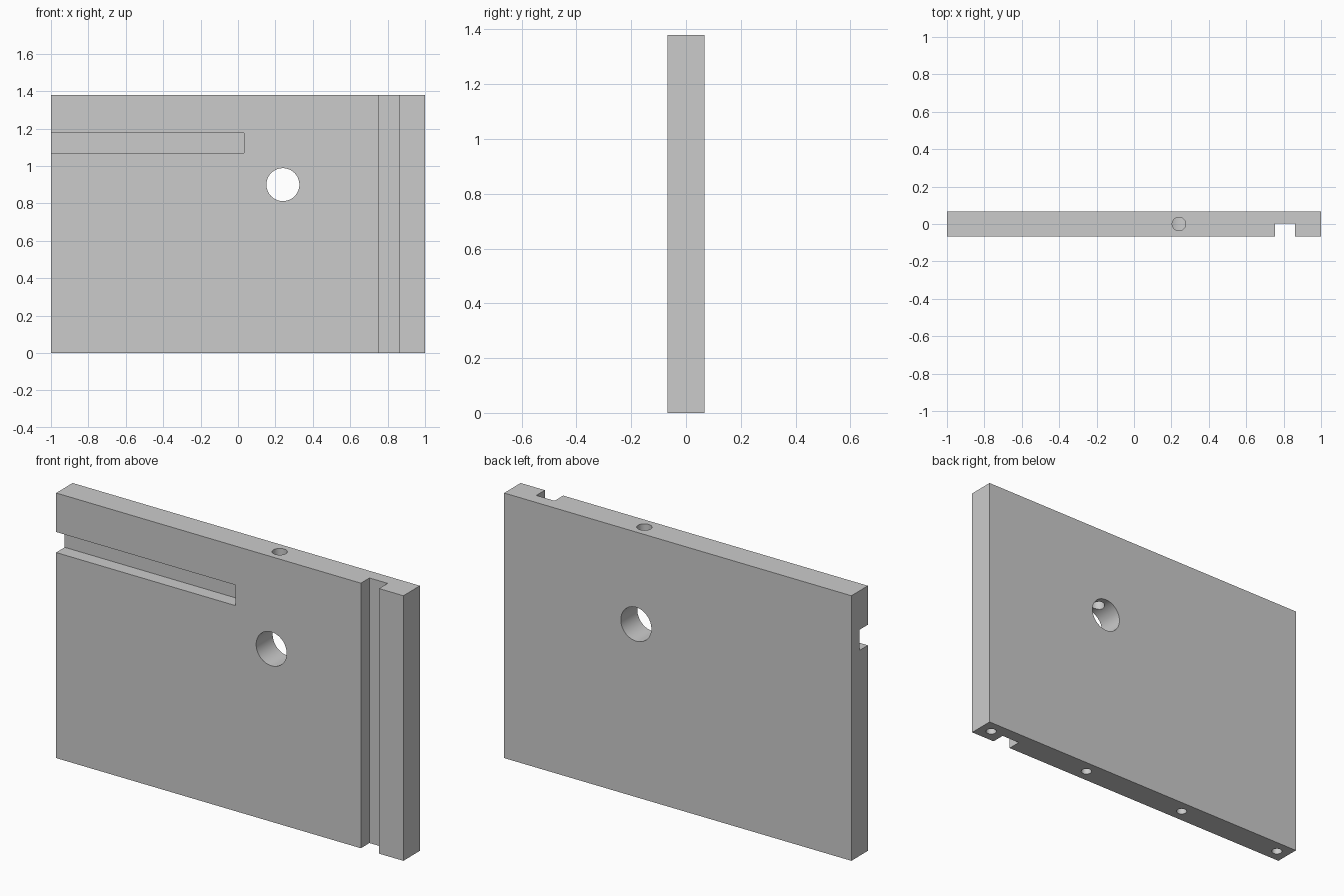
import bpy
from math import pi

if "Cube" in bpy.data.objects:
    bpy.data.objects.remove(bpy.data.objects["Cube"])

W, H, T = 2.0, 1.38, 0.136      # panel width, height, thickness
F = -T / 2                      # front face


def box(name, x0, x1, y0, y1, z0, z1):
    bpy.ops.mesh.primitive_cube_add(
        size=1, location=((x0 + x1) / 2, (y0 + y1) / 2, (z0 + z1) / 2))
    ob = bpy.context.object
    ob.name = name
    ob.scale = (x1 - x0, y1 - y0, z1 - z0)
    bpy.ops.object.transform_apply(location=True, rotation=False, scale=True)
    return ob


def drill(name, x, z, r, depth, rot=0.0):
    bpy.ops.mesh.primitive_cylinder_add(
        vertices=64, radius=r, depth=depth, location=(x, 0, z), rotation=(rot, 0, 0))
    ob = bpy.context.object
    ob.name = name
    return ob


panel = box("panel", -W / 2, W / 2, F, -F, 0, H)

cutters = [
    # Full-height groove and half-length shelf groove in the front face
    box("vertical_groove_cutter", 0.755, 0.86, F - 0.1, 0.003, -0.1, H + 0.1),
    box("shelf_groove_cutter", -W / 2 - 0.1, 0.032, F - 0.1, 0.003, 1.07, 1.177),
    # Through hole for the connector, and bolt hole from the top edge into it
    drill("connector_hole_cutter", 0.24, 0.90, 0.088, 0.5, pi / 2),
    drill("bolt_hole_cutter", 0.24, 1.20, 0.036, 0.6),
]
# Blind dowel holes along the bottom edge
for x in (-0.933, -0.311, 0.311, 0.933):
    cutters.append(drill("dowel_hole_cutter", x, 0.0, 0.026, 0.36))

# Cut everything out, then drop the cutters
for c in cutters:
    m = panel.modifiers.new(c.name, 'BOOLEAN')
    m.operation, m.solver, m.object = 'DIFFERENCE', 'EXACT', c
    c.hide_render = True
    bpy.ops.object.select_all(action='DESELECT')
    panel.select_set(True)
    bpy.context.view_layer.objects.active = panel
    bpy.ops.object.modifier_apply(modifier=m.name)
    bpy.data.objects.remove(c, do_unlink=True)

bpy.ops.object.shade_smooth_by_angle(angle=pi / 6)
